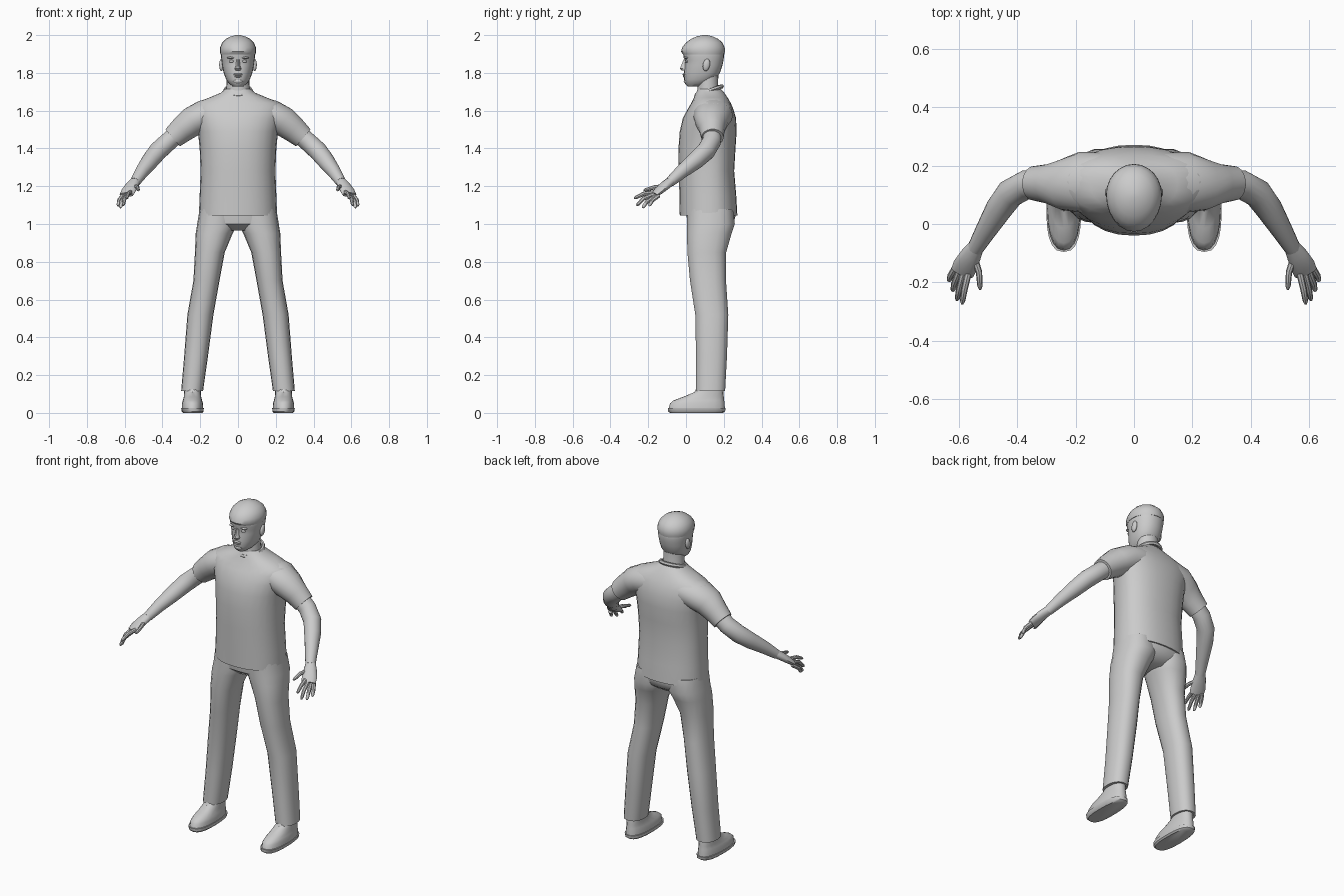
import bpy, bmesh, math
from mathutils import Vector, Matrix

grey = bpy.data.materials.new("plain_grey")
grey.diffuse_color = (0.6, 0.6, 0.6, 1)


def finish(name, bm, mirror=False):
    bmesh.ops.recalc_face_normals(bm, faces=bm.faces[:])
    me = bpy.data.meshes.new(name)
    bm.to_mesh(me)
    bm.free()
    ob = bpy.data.objects.new(name, me)
    bpy.context.collection.objects.link(ob)
    me.materials.append(grey)
    if mirror:
        ob.modifiers.new("mirror", "MIRROR")
    return ob


def skin(name, rings, mirror):
    """Join rings of points into a capped skin."""
    bm = bmesh.new()
    loops = [[bm.verts.new(p) for p in ring] for ring in rings]
    n = len(loops[0])
    for a, b in zip(loops, loops[1:]):
        for i in range(n):
            j = (i + 1) % n
            bm.faces.new((a[i], a[j], b[j], b[i]))
    bm.faces.new(loops[0])
    bm.faces.new(loops[-1])
    return finish(name, bm, mirror)


def loft(name, rows, sides=24, power=2.0, mirror=False):
    """Rows: z, centre x, half width, front y, widest y, back y."""
    rings = []
    for z, cx, rx, yf, ys, yb in rows:
        ring = []
        for i in range(sides):
            a = 2 * math.pi * i / sides
            c, s = math.cos(a), math.sin(a)
            x = math.copysign(abs(c) ** (2 / power), c)
            y = math.copysign(abs(s) ** (2 / power), s)
            ring.append((cx + rx * x, ys + y * ((yb - ys) if y > 0 else (ys - yf)), z))
        rings.append(ring)
    return skin(name, rings, mirror)


def limb(name, pts, sides=16, mirror=True):
    """Points: x, y, z, horizontal radius, vertical radius."""
    P = [Vector(p[:3]) for p in pts]
    rings = []
    for k, p in enumerate(pts):
        d = (P[min(k + 1, len(P) - 1)] - P[max(k - 1, 0)]).normalized()
        h = d.cross(Vector((0, 0, 1))).normalized()
        v = h.cross(d)
        angles = [2 * math.pi * i / sides for i in range(sides)]
        rings.append([P[k] + h * p[3] * math.cos(a) + v * p[4] * math.sin(a) for a in angles])
    return skin(name, rings, mirror)


def ball(name, loc, size, mirror=False, tilt=0):
    bm = bmesh.new()
    m = Matrix.Translation(loc) @ Matrix.Rotation(tilt, 4, "X") @ Matrix.Diagonal((*size, 1))
    bmesh.ops.create_uvsphere(bm, u_segments=14, v_segments=8, radius=1, matrix=m)
    return finish(name, bm, mirror)


# shirt body, sleeves and collar
loft("shirt", [
    (1.045, 0, .207, -.033, .13, .272), (1.15, 0, .203, -.035, .13, .266),
    (1.28, 0, .198, -.038, .13, .255), (1.40, 0, .203, -.040, .135, .262),
    (1.49, 0, .212, -.033, .14, .268), (1.56, 0, .232, -.017, .145, .265),
    (1.61, 0, .245, .010, .145, .25), (1.64, 0, .228, .028, .145, .237),
    (1.67, 0, .150, .042, .14, .220), (1.695, 0, .090, .053, .13, .203),
    (1.715, 0, .068, .065, .125, .185)], 28, 2.25)
limb("sleeve", [(.10, .145, 1.59, .10, .085), (.18, .143, 1.575, .105, .082),
                (.245, .135, 1.54, .088, .080), (.295, .138, 1.50, .068, .070),
                (.345, .140, 1.457, .059, .060)], 18)
bm = bmesh.new()
loops = []
for i in range(24):
    a = 2 * math.pi * i / 24
    loops.append([bm.verts.new((
        (.070 + .010 * math.cos(b)) * math.cos(a),
        .122 + (.068 + .010 * math.cos(b)) * math.sin(a),
        1.705 + .024 * math.sin(a) + .012 * math.sin(b)))
        for b in (k * math.pi / 3 for k in range(6))])
for i in range(24):
    for k in range(6):
        a, b = loops[i], loops[(i + 1) % 24]
        bm.faces.new((a[k], b[k], b[(k + 1) % 6], a[(k + 1) % 6]))
finish("collar", bm)

# trousers
loft("trouser_hips", [
    (.965, 0, .09, .05, .13, .20), (1.0, 0, .19, .008, .13, .25),
    (1.05, 0, .203, .002, .13, .265), (1.10, 0, .195, .002, .13, .25)], 24, 2.3)
loft("trouser_leg", [
    (1.08, .105, .098, .004, .13, .25), (1.0, .110, .106, .004, .13, .260),
    (.95, .126, .098, .004, .12, .243), (.85, .149, .079, .006, .11, .214),
    (.70, .167, .069, .020, .115, .213), (.52, .199, .069, .048, .135, .225),
    (.30, .222, .063, .052, .135, .218), (.115, .243, .058, .052, .13, .208)],
    18, 2.3, True)

# shoes: sole and upper
loft("shoe_sole", [
    (0, .24, .050, -.085, .05, .195), (.008, .24, .058, -.094, .05, .207),
    (.026, .241, .060, -.096, .05, .210)], 20, 2.6, True)
loft("shoe_upper", [
    (.02, .241, .057, -.092, .05, .206), (.05, .241, .056, -.085, .06, .204),
    (.066, .241, .051, -.066, .07, .202), (.085, .241, .046, -.015, .09, .200),
    (.11, .241, .044, .045, .12, .198), (.16, .240, .042, .070, .13, .190)],
    20, 2.3, True)

# arms and palms
limb("arm", [(.30, .14, 1.495, .048, .048), (.37, .135, 1.435, .050, .050),
             (.425, .105, 1.385, .050, .050), (.465, .05, 1.335, .046, .046),
             (.51, -.025, 1.275, .036, .036), (.545, -.085, 1.222, .028, .027)])
limb("palm", [(.540, -.075, 1.230, .027, .025), (.560, -.108, 1.206, .036, .024),
              (.580, -.145, 1.175, .042, .020), (.590, -.168, 1.155, .040, .014)], 12)

# fingers: knuckle, middle joint, tip
fingers = {
    "index_finger": ((.568, -.165, 1.168), (.582, -.225, 1.160), (.590, -.275, 1.135)),
    "middle_finger": ((.584, -.165, 1.158), (.600, -.225, 1.135), (.608, -.262, 1.097)),
    "ring_finger": ((.598, -.158, 1.150), (.617, -.205, 1.120), (.622, -.230, 1.085)),
    "little_finger": ((.610, -.145, 1.150), (.630, -.178, 1.125), (.635, -.195, 1.095)),
    "thumb": ((.550, -.110, 1.200), (.532, -.165, 1.195), (.528, -.225, 1.178))}
for name, (a, b, c) in fingers.items():
    mid = Vector(b).lerp(Vector(c), .8)
    limb(name, [(*a, .012, .012), (*b, .011, .011), (*mid, .009, .009), (*c, .004, .004)], 8)

# neck and head
loft("neck", [(1.66, 0, .068, .056, .12, .187), (1.74, 0, .060, .062, .115, .170),
              (1.82, 0, .060, .060, .115, .172)], 20)
loft("head", [
    (1.728, 0, .026, .010, .045, .075), (1.742, 0, .046, -.004, .065, .115),
    (1.765, 0, .063, -.010, .085, .155), (1.80, 0, .076, -.011, .10, .180),
    (1.84, 0, .084, -.007, .10, .193), (1.865, 0, .087, -.005, .10, .198),
    (1.885, 0, .090, -.013, .10, .201), (1.93, 0, .090, -.012, .10, .200),
    (1.97, 0, .060, .03, .10, .165)], 24, 2.15)
loft("hair", [
    (1.898, 0, .093, -.016, .10, .203), (1.912, 0, .096, -.026, .10, .206),
    (1.935, 0, .095, -.020, .10, .205), (1.960, 0, .084, .000, .10, .193),
    (1.980, 0, .064, .026, .10, .170), (1.993, 0, .038, .058, .10, .142),
    (2.0, 0, .012, .088, .10, .113)], 24)

# facial features
loft("nose", [(1.812, 0, .014, -.022, -.005, .02), (1.822, 0, .018, -.034, -.008, .02),
              (1.835, 0, .012, -.028, -.006, .02), (1.872, 0, .008, -.013, 0, .02)], 10)
ball("upper_lip", (0, -.009, 1.792), (.026, .009, .006))
ball("lower_lip", (0, -.008, 1.782), (.022, .009, .006))
ball("chin", (0, .004, 1.756), (.026, .016, .014))
ball("eye", (.034, .004, 1.861), (.014, .010, .007), True)
ball("eyebrow", (.036, .002, 1.880), (.022, .014, .006), True)
ball("ear", (.088, .108, 1.842), (.012, .019, .033), True, -.2)

# smooth shading with crisp hems
for ob in bpy.context.collection.objects:
    ob.select_set(True)
    bpy.context.view_layer.objects.active = ob
bpy.ops.object.shade_smooth_by_angle(angle=math.radians(40))
